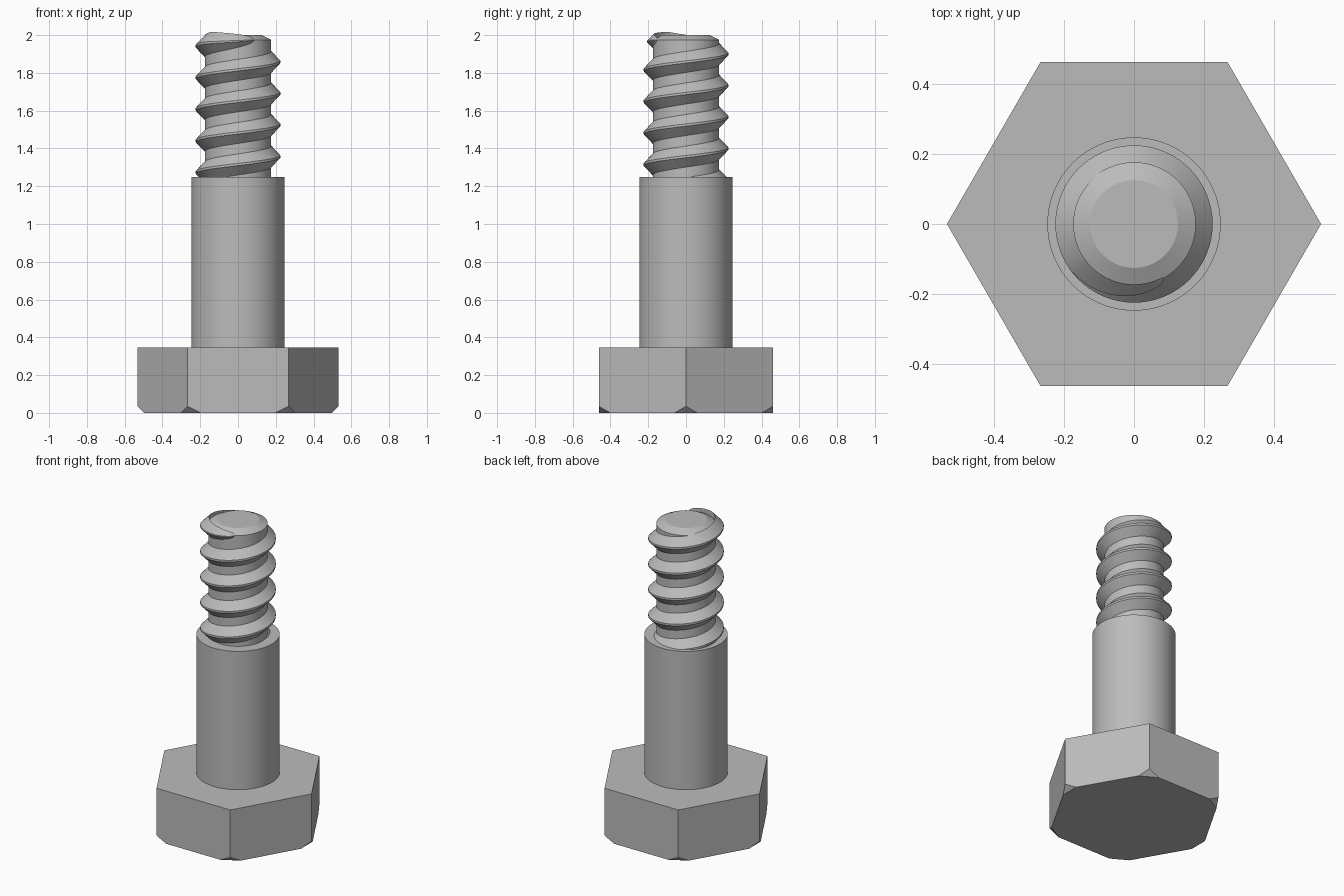
import bpy, bmesh, math
from mathutils import Vector

cube = bpy.data.objects.get("Cube")
if cube:
    bpy.data.objects.remove(cube)

steel = bpy.data.materials.new("grey steel")
steel.use_nodes = True
GREY = (0.5, 0.5, 0.5, 1)
steel.diffuse_color = GREY
steel.node_tree.nodes["Principled BSDF"].inputs["Base Color"].default_value = GREY


def finish(bm, name, smooth=True):
    """Turn a bmesh into a named, shaded object."""
    bmesh.ops.recalc_face_normals(bm, faces=bm.faces)
    mesh = bpy.data.meshes.new(name)
    bm.to_mesh(mesh)
    bm.free()
    mesh.materials.append(steel)
    obj = bpy.data.objects.new(name, mesh)
    bpy.context.collection.objects.link(obj)
    if smooth:
        bpy.ops.object.select_all(action="DESELECT")
        obj.select_set(True)
        bpy.context.view_layer.objects.active = obj
        bpy.ops.object.shade_smooth_by_angle(angle=math.radians(25))
    return obj


def bridge(bm, a, b):
    for i in range(len(a)):
        j = (i + 1) % len(a)
        bm.faces.new((a[i], a[j], b[j], b[i]))


def turned(name, profile, segments=96):
    """Closed solid of revolution from (radius, height) pairs."""
    bm = bmesh.new()
    rings = []
    for r, z in profile:
        rings.append([bm.verts.new((r * math.cos(math.tau * i / segments),
                                    r * math.sin(math.tau * i / segments), z))
                      for i in range(segments)])
    for a, b in zip(rings, rings[1:]):
        bridge(bm, a, b)
    bm.faces.new(rings[0])
    bm.faces.new(rings[-1])
    return finish(bm, name)


# Hexagonal head, each lower corner clipped by a small flat facet
HEAD_R, HEAD_H, CLIP = 0.533, 0.345, 0.035
corners = [Vector((HEAD_R * math.cos(math.radians(a)),
                   HEAD_R * math.sin(math.radians(a)), 0)) for a in range(0, 360, 60)]
bm = bmesh.new()
for i, c in enumerate(corners):
    bm.verts.new(c + Vector((0, 0, HEAD_H)))
    bm.verts.new(c + Vector((0, 0, CLIP)))
    for n in (corners[i - 1], corners[(i + 1) % 6]):
        bm.verts.new(c + (n - c).normalized() * CLIP * 2)
bmesh.ops.convex_hull(bm, input=bm.verts)
bmesh.ops.dissolve_limit(bm, angle_limit=0.02, verts=bm.verts, edges=bm.edges)
finish(bm, "hex_head", smooth=False)

# Plain shank and chamfered threaded core
turned("shank", [(0.247, 0.33), (0.247, 1.25)])
turned("thread_core", [(0.176, 1.2), (0.176, 1.975), (0.125, 2.0)])

# Right-handed helical ridge, fading into the core at its upper end
PITCH, CORE, CREST, STEPS = 0.167, 0.172, 0.224, 72
start_z = 1.19
last = int(STEPS * 4.84)
fade = int(STEPS * 0.24)
bm = bmesh.new()
previous = None
for s in range(last + 1):
    angle = math.tau * s / STEPS
    size = min(1.0, (last - s) / fade)
    size = 0.05 + 0.95 * math.sqrt(size)
    # the run-out climbs more slowly than the full thread
    climb = min(s, last - fade) + 0.4 * max(0, s - last + fade)
    z = start_z + PITCH * climb / STEPS
    tip = CORE + (CREST - CORE) * size
    section = [(CORE, -0.06 * size), (tip, -0.006 * size),
               (tip, 0.006 * size), (CORE, 0.06 * size)]
    ring = [bm.verts.new((r * math.cos(angle), r * math.sin(angle), z + dz))
            for r, dz in section]
    if previous:
        bridge(bm, previous, ring)
    else:
        bm.faces.new(ring)
    previous = ring
bm.faces.new(previous)
finish(bm, "thread")
